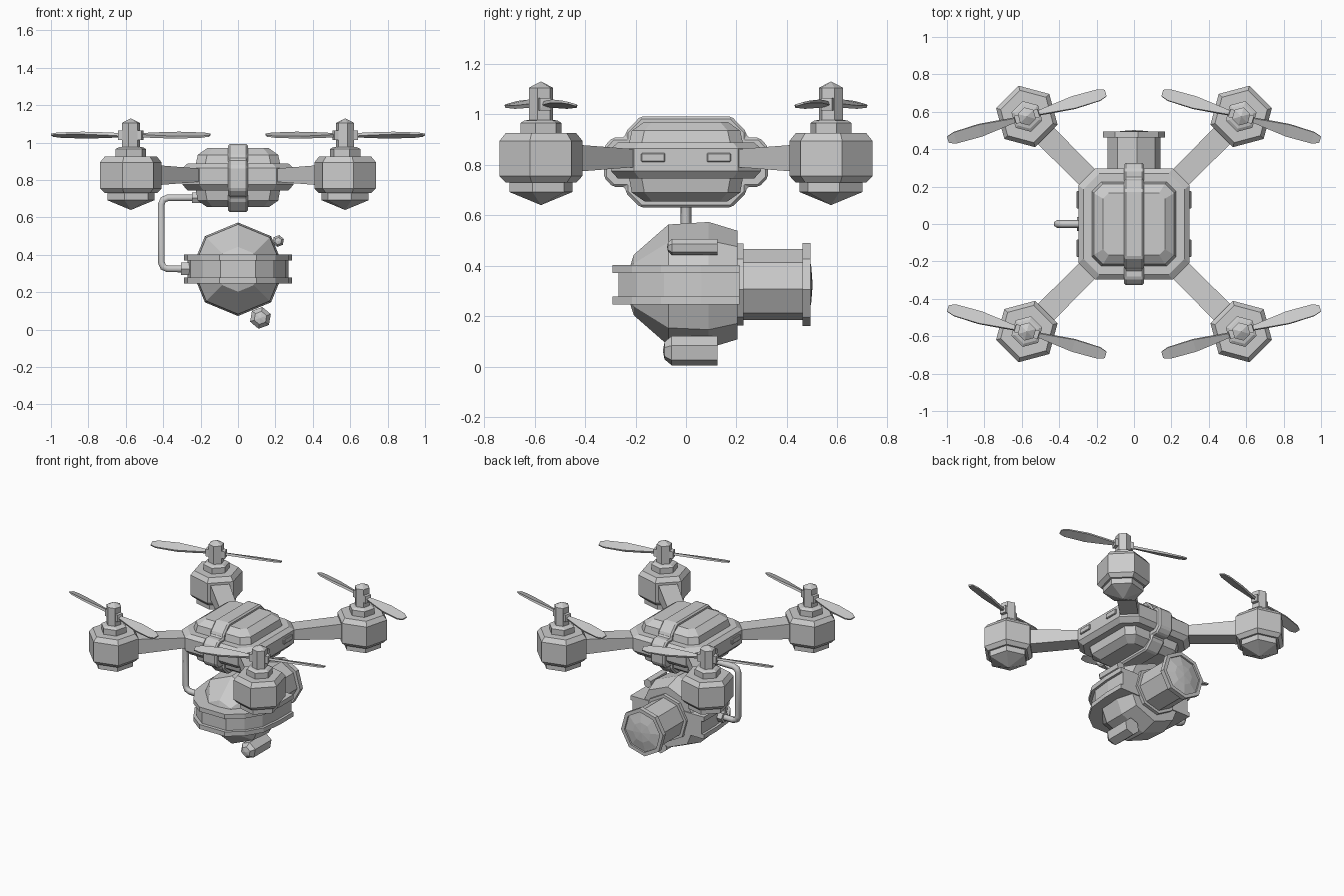
import bpy, bmesh, math
from mathutils import Vector, Matrix

if "Cube" in bpy.data.objects:
    bpy.data.objects.remove(bpy.data.objects["Cube"])


def loft(name, rings, mat=Matrix.Identity(4), bevel=0):
    """Skin a list of equal-length point rings and cap both ends."""
    bm = bmesh.new()
    vs = [[bm.verts.new(mat @ Vector(p)) for p in ring] for ring in rings]
    n = len(vs[0])
    for a, b in zip(vs, vs[1:]):
        for i in range(n):
            j = (i + 1) % n
            bm.faces.new((a[i], a[j], b[j], b[i]))
    bm.faces.new(vs[0])
    bm.faces.new(vs[-1])
    bmesh.ops.remove_doubles(bm, verts=bm.verts, dist=0.0005)
    bmesh.ops.recalc_face_normals(bm, faces=bm.faces)
    me = bpy.data.meshes.new(name)
    bm.to_mesh(me)
    bm.free()
    ob = bpy.data.objects.new(name, me)
    bpy.context.collection.objects.link(ob)
    if bevel:
        m = ob.modifiers.new("bevel", 'BEVEL')
        m.width, m.segments = bevel, 1
    return ob


def lathe(name, profile, sides, centre, axis='z', phase=0, mat=Matrix.Identity(4)):
    """Revolve (radius, position) pairs around an axis with few sides."""
    order = {'x': (2, 0, 1), 'y': (0, 2, 1), 'z': (0, 1, 2)}[axis]
    rings = []
    for r, h in profile:
        r = max(r, 0.0001)
        ring = []
        for k in range(sides):
            a = math.radians(phase) + 2 * math.pi * k / sides
            p = (r * math.cos(a), r * math.sin(a), h)
            ring.append(Vector(centre) + Vector([p[i] for i in order]))
        rings.append(ring)
    return loft(name, rings, mat)


def chamfered_square(h, c, z):
    k = h - c
    return [(h, -k, z), (h, k, z), (k, h, z), (-k, h, z),
            (-h, k, z), (-h, -k, z), (-k, -h, z), (k, -h, z)]


def box(name, centre, size, bevel=0):
    x, y, z = (s / 2 for s in size)
    ring = lambda h: [(-x, -y, h), (x, -y, h), (x, y, h), (-x, y, h)]
    return loft(name, [ring(-z), ring(z)], Matrix.Translation(centre), bevel)


# body: upper and lower shells with a wider waist
loft("body_shell", [chamfered_square(h, c, z) for h, c, z in (
    (.165, .03, .655), (.215, .05, .69), (.225, .05, .745), (.27, .085, .745),
    (.297, .09, .775), (.297, .09, .865), (.27, .085, .888), (.225, .05, .888),
    (.215, .05, .935), (.165, .03, .97))])

# centre strap running around the body
half = [(.18, .992), (.24, .93), (.24, .908), (.29, .908), (.325, .872),
        (.325, .748), (.29, .712), (.24, .712), (.24, .69), (.18, .63)]
outline = half + [(-y, z) for y, z in reversed(half)]
loft("body_strap", [[(x, y, z) for y, z in outline] for x in (-.054, .054)], bevel=.01)

# side lights
for sx in (-1, 1):
    for sy in (-1, 1):
        box("side_light", (sx * .295, sy * .13, .828), (.024, .095, .036), .004)

# arms, motors and propellers, mirrored into the four corners
motor = [(0, .64), (.13, .692), (.13, .73), (.145, .73), (.17, .755), (.17, .895),
         (.145, .925), (.085, .925), (.085, .965), (.068, .975), (.05, .978),
         (.05, 1.105), (0, 1.13)]
blade = [(0, .045, .05, 0), (.065, .045, .05, 0), (.068, .024, .016, 20),
         (.13, .04, .016, 22), (.26, .07, .014, 20), (.40, .064, .01, 17),
         (.44, .036, .008, 15)]


def blade_rings():
    rings = []
    for d, w, t, pitch in blade:
        c, s = math.cos(math.radians(pitch)), math.sin(math.radians(pitch))
        rings.append([(d, v * c - h * s, v * s + h * c) for v, h in (
            (-w / 2, -t / 2), (w / 2, -t / 2), (w / 2, t / 2), (-w / 2, t / 2))])
    return rings


for sx in (-1, 1):
    for sy in (-1, 1):
        flip = Matrix.Diagonal((sx, sy, 1, 1))
        diag = flip @ Matrix.Rotation(math.radians(45), 4, 'Z')
        loft("arm", [[(d, -w, .826 - h), (d, w, .826 - h), (d, w, .826 + h), (d, -w, .826 + h)]
                     for d, w, h in ((.28, .058, .032), (.72, .062, .056))], diag)
        lathe("motor", motor, 6, (.573, .575, 0), 'z', 15, flip)
        for turn in (0, 180):
            m = flip @ Matrix.Translation((.573, .575, 1.04)) @ \
                Matrix.Rotation(math.radians(turn - 16.5), 4, 'Z')
            loft("propeller_blade", blade_rings(), m)

# camera ball, eight sided around the viewing axis
lathe("camera_ball", [(0, -.245), (.12, -.207), (.24, -.07), (.25, .09), (.215, .205), (0, .205)],
      8, (0, 0, .323), 'y')

# grooved band around the ball
side = [(.288, .212), (.288, .06), (.27, -.1), (.2, -.215), (.1, -.292)]
band = side + [(-x, y) for x, y in reversed(side)]
loft("camera_band", [[(x * s, .1 + (y - .1) * (s if y < .1 else 1), z) for x, y in band]
                     for s, z in ((1, .246), (1, .278), (.94, .278), (.94, .37), (1, .37), (1, .402))])

# lens barrel with end flanges and a shallow glass dome
lathe("lens_barrel", [(0, .19), (.163, .19), (.163, .228), (.142, .228), (.142, .462),
                      (.166, .462), (.166, .494), (.14, .494), (.14, .482), (.125, .485),
                      (.07, .497), (0, .502)], 8, (0, 0, .325), 'y', -7)

# sensor pods on the ball
for name, x, z, r, f in (("upper_sensor", .215, .474, .032, -.075),
                         ("lower_sensor", .12, .063, .059, -.092)):
    lathe(name, [(0, f), (r * .6, f + r * .12), (r, f + r * .6), (r, .125), (0, .125)],
          6, (x, 0, z), 'y', 20)

# cable from body to camera with end collars
cu = bpy.data.curves.new("camera_cable", 'CURVE')
cu.dimensions = '3D'
cu.bevel_depth, cu.bevel_resolution, cu.use_fill_caps = .021, 1, True
sp = cu.splines.new('POLY')
path = [(-.18, .705), (-.375, .705), (-.4, .695), (-.41, .67),
        (-.41, .36), (-.4, .335), (-.375, .325), (-.22, .325)]
sp.points.add(len(path) - 1)
for p, (x, z) in zip(sp.points, path):
    p.co = (x, 0, z, 1)
bpy.context.collection.objects.link(bpy.data.objects.new("camera_cable", cu))
lathe("cable_collar_top", [(0, -.245), (.032, -.245), (.032, -.19), (0, -.19)], 6, (0, 0, .705), 'x')
lathe("cable_collar_bottom", [(0, -.305), (.038, -.305), (.038, -.25), (0, -.25)], 6, (0, 0, .325), 'x')
